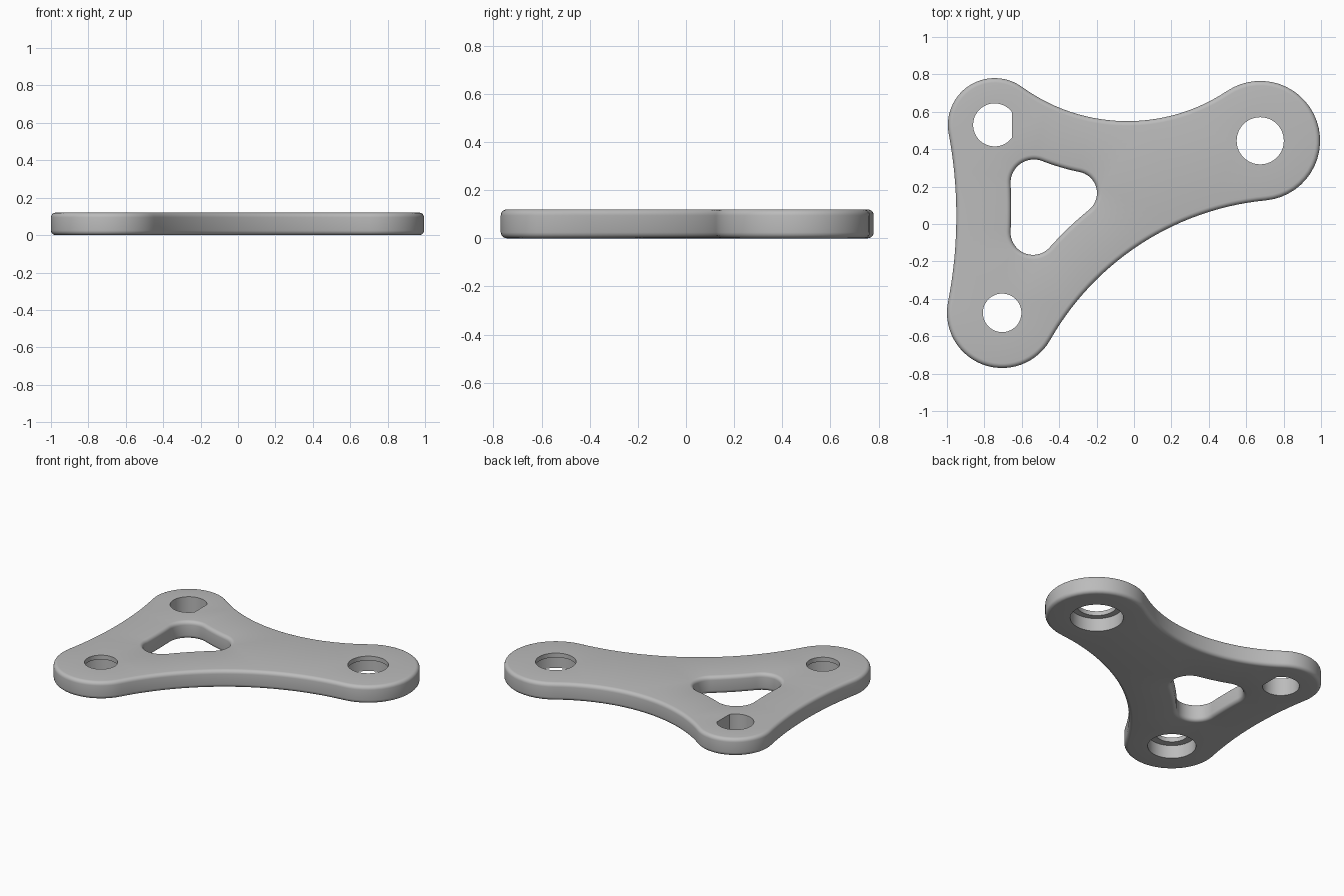
import bpy, bmesh, math
from mathutils import Vector

THICK, FILLET, LIP = 0.12, 0.025, 0.03

cube = bpy.data.objects.get("Cube")
if cube:
    bpy.data.objects.remove(cube)


def arc(center, radius, start, end, steps=28):
    """Points on an arc, both ends included."""
    return [center + radius * Vector((math.cos(a), math.sin(a)))
            for a in (start + (end - start) * i / steps for i in range(steps + 1))]


def angle(v):
    return math.atan2(v.y, v.x)


def hollow_center(c1, r1, c2, r2, radius):
    """Centre of the concave arc that touches two corner circles from outside."""
    span = c2 - c1
    d, u = span.length, span.normalized()
    along = (d * d + (r1 + radius) ** 2 - (r2 + radius) ** 2) / (2 * d)
    out = math.sqrt((r1 + radius) ** 2 - along ** 2)
    return c1 + u * along + Vector((u.y, -u.x)) * out


def waisted_outline(corners, radii, grow=0.0):
    """Round corners (counter-clockwise) joined by concave arcs, offset by grow."""
    n = len(corners)
    cs = [Vector(c[:2]) for c in corners]
    rs = [c[2] for c in corners]
    hollows = [hollow_center(cs[i], rs[i], cs[(i + 1) % n], rs[(i + 1) % n], radii[i])
               for i in range(n)]
    pts = []
    for i in range(n):
        j = (i + 1) % n
        a, b = angle(hollows[i - 1] - cs[i]), angle(hollows[i] - cs[i])
        pts += arc(cs[i], rs[i] + grow, a, a + (b - a) % math.tau)[:-1]
        a, b = angle(cs[i] - hollows[i]), angle(cs[j] - hollows[i])
        pts += arc(hollows[i], radii[i] - grow, a, a - (a - b) % math.tau)[:-1]
    return pts


def circle(x, y, r, cut=0.0):
    """Circle, or a D shape when cut is the half angle of its flat side."""
    pts = arc(Vector((x, y)), r, cut, math.tau - cut, 64)
    return pts if cut else pts[:-1]


bm = bmesh.new()


def ring(pts, z):
    vs = [bm.verts.new((p.x, p.y, z)) for p in pts]
    return [bm.edges.new((vs[i - 1], vs[i])) for i in range(len(vs))]


def wall(layers):
    """Skin between stacked (points, z) rings; returns bottom and top edge rings."""
    rings = [ring(p, z) for p, z in layers]
    for lower, upper in zip(rings, rings[1:]):
        for e, f in zip(lower, upper):
            bm.faces.new((e.verts[0], e.verts[1], f.verts[1], f.verts[0]))
    return rings[0], rings[-1]


def fill(*rings):
    bmesh.ops.triangle_fill(bm, edges=[e for r in rings for e in r],
                            use_beauty=True, normal=(0, 0, 1))


def rounded_wall(corners, radii, side):
    """Wall with rounded top and bottom rims; side is -1 outside, 1 for a window."""
    steps = [i * math.pi / 10 for i in range(6)]
    rim = [(FILLET * (1 - math.sin(t)), FILLET * (1 - math.cos(t))) for t in steps]
    layers = rim + [(g, THICK - z) for g, z in reversed(rim)]
    return wall([(waisted_outline(corners, radii, side * g), z) for g, z in layers])


# Outer rim: left back, left front and right lobes
lobes = [(-0.745, 0.53, 0.25), (-0.705, -0.475, 0.295), (0.675, 0.445, 0.32)]
outer_low, outer_top = rounded_wall(lobes, [2.4, 1.49, 0.96], -1)

# Three-cornered window
window = [(-0.535, 0.22, 0.125), (-0.54, -0.045, 0.12), (-0.313, 0.165, 0.115)]
win_low, win_top = rounded_wall(window, [2.7, 1.79, 1.25], 1)

# D-shaped through hole
d_hole = circle(-0.745, 0.53, 0.115, 0.63)
d_low, d_top = wall([(d_hole, 0), (d_hole, THICK)])

# Round holes with a wide pocket underneath and a thin lip on top
lows, tops = [outer_low, win_low, d_low], [outer_top, win_top, d_top]
for x, y, r, pocket in ((-0.705, -0.475, 0.103, 0.15), (0.675, 0.445, 0.126, 0.165)):
    wide, narrow = circle(x, y, pocket), circle(x, y, r)
    low, top = wall([(wide, 0), (wide, THICK - LIP),
                     (narrow, THICK - LIP), (narrow, THICK)])
    lows.append(low)
    tops.append(top)

# Flat bottom and top
fill(*lows)
fill(*tops)
bmesh.ops.recalc_face_normals(bm, faces=bm.faces)

mesh = bpy.data.meshes.new("bracket_plate")
bm.to_mesh(mesh)
bm.free()
plate = bpy.data.objects.new("bracket_plate", mesh)
bpy.context.collection.objects.link(plate)

# Plain grey material
grey = bpy.data.materials.new("plain grey")
grey.use_nodes = True
color = (0.5, 0.5, 0.5, 1)
grey.diffuse_color = color
grey.node_tree.nodes["Principled BSDF"].inputs["Base Color"].default_value = color
mesh.materials.append(grey)

# Smooth walls, crisp hole edges
bpy.ops.object.select_all(action='DESELECT')
plate.select_set(True)
bpy.context.view_layer.objects.active = plate
bpy.ops.object.shade_smooth_by_angle(angle=math.radians(30))
